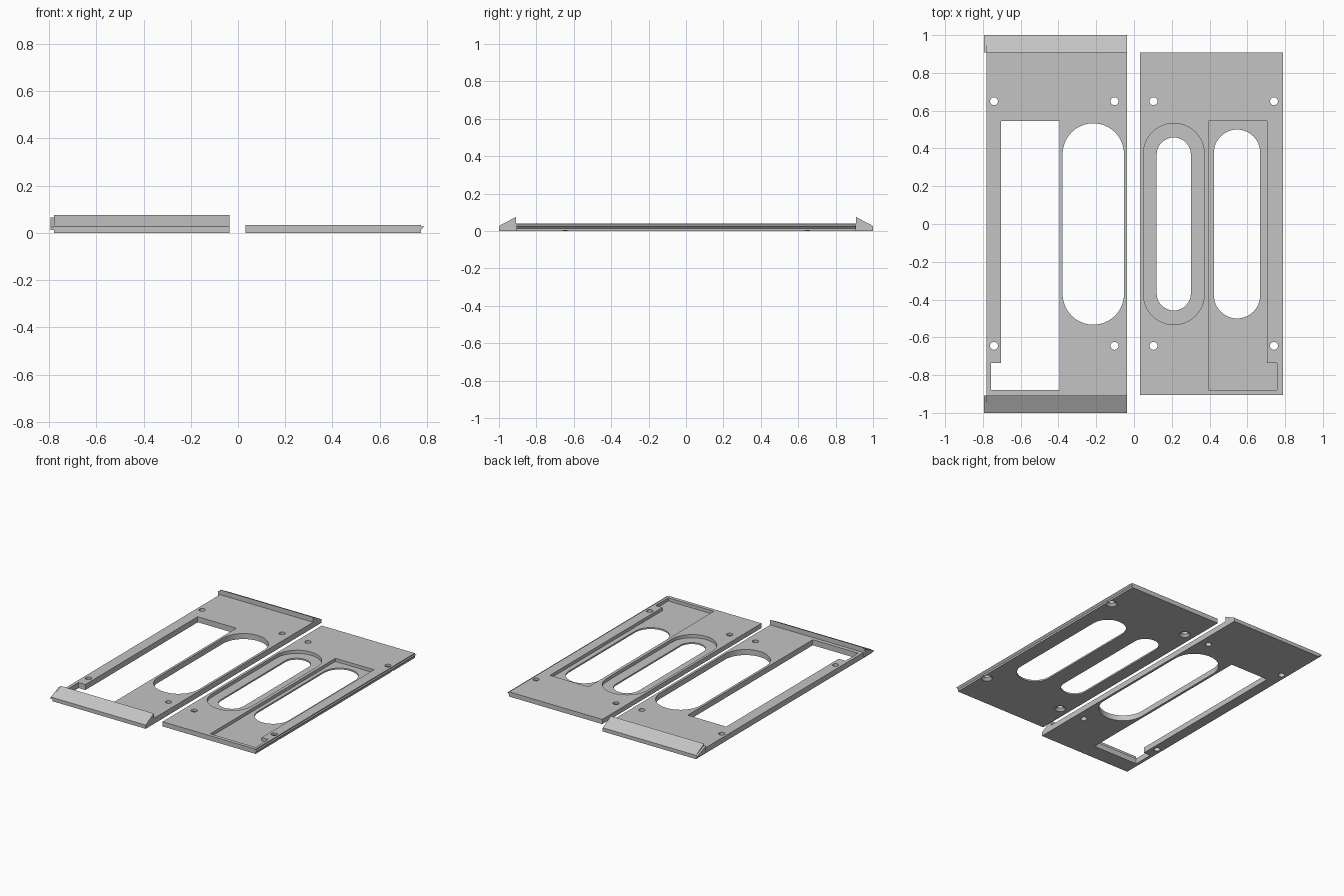
import bpy, bmesh, math
from mathutils import Vector

if "Cube" in bpy.data.objects:
    bpy.data.objects.remove(bpy.data.objects["Cube"])

grey = bpy.data.materials.new("plain_grey")
grey.diffuse_color = (0.55, 0.55, 0.55, 1)
grey.use_nodes = True
grey.node_tree.nodes["Principled BSDF"].inputs["Base Color"].default_value = grey.diffuse_color


def prism(name, start, end):
    """Solid between two matching outlines of 3D points."""
    bm = bmesh.new()
    a = [bm.verts.new(p) for p in start]
    b = [bm.verts.new(p) for p in end]
    bm.faces.new(a)
    bm.faces.new(b[::-1])
    for i in range(len(a)):
        j = (i + 1) % len(a)
        bm.faces.new((a[i], b[i], b[j], a[j]))
    bmesh.ops.recalc_face_normals(bm, faces=bm.faces)
    me = bpy.data.meshes.new(name)
    bm.to_mesh(me)
    bm.free()
    me.materials.append(grey)
    ob = bpy.data.objects.new(name, me)
    bpy.context.collection.objects.link(ob)
    return ob


def along_x(name, profile, x0, x1):
    return prism(name, [(x0, y, z) for y, z in profile], [(x1, y, z) for y, z in profile])


def upright(outline, z0, z1):
    return prism("cutter", [(x, y, z0) for x, y in outline], [(x, y, z1) for x, y in outline])


def slot(x0, x1, half, n=24):
    """Outline of a round-ended slot centred on y = 0."""
    r, cx = (x1 - x0) / 2, (x0 + x1) / 2
    pts = []
    for s, base in ((1, 0), (-1, math.pi)):
        for i in range(n + 1):
            t = base + math.pi * i / n
            pts.append((cx + r * math.cos(t), s * (half - r) + r * math.sin(t)))
    return pts


def ring(x, y, r, z, n=24):
    return [(x + r * math.cos(math.tau * i / n), y + r * math.sin(math.tau * i / n), z) for i in range(n)]


def cut(target, cutter):
    mod = target.modifiers.new("cut", 'BOOLEAN')
    mod.operation, mod.solver, mod.object = 'DIFFERENCE', 'EXACT', cutter
    cutter.hide_render = True
    bpy.context.view_layer.objects.active = target
    bpy.ops.object.modifier_apply(modifier=mod.name)
    bpy.data.objects.remove(cutter)


def window(side):
    """Stepped rectangular opening, mirrored for the two plates."""
    pts = [(0.395, 0.545), (0.703, 0.545), (0.703, -0.735),
           (0.757, -0.735), (0.757, -0.88), (0.395, -0.88)]
    return [(side * x, y) for x, y in pts]


LOW, HIGH = -0.05, 0.15
FLOOR = 0.011

# Left plate with raised wedge at each end
half = [(1, 0), (1, 0.027), (0.908, 0.076), (0.908, 0.04)]
profile = half + [(-y, z) for y, z in reversed(half)]
left = along_x("left_plate", profile, -0.78, -0.036)
cut(left, upright(slot(-0.378, -0.053, 0.533), LOW, HIGH))
cut(left, upright(window(-1), LOW, HIGH))

# Small side lips on the wedge ends
for s, label in ((1, "back"), (-1, "front")):
    lip = [(s, 0.013), (s, 0.025), (s * 0.908, 0.064), (s * 0.908, 0.013)]
    along_x(label + "_wedge_lip", lip, -0.794, -0.78)

# Right plate with a bevelled tongue on the outer edge
section = [(0.032, 0), (0.775, 0), (0.775, 0.013), (0.788, 0.027),
           (0.775, 0.027), (0.775, 0.034), (0.032, 0.034)]
right = prism("right_plate", [(x, -0.906, z) for x, z in section],
              [(x, 0.908, z) for x, z in section])
cut(right, upright(slot(0.05, 0.372, 0.533), FLOOR, HIGH))
cut(right, upright(slot(0.12, 0.301, 0.458), LOW, HIGH))
cut(right, upright(window(1), FLOOR, HIGH))
cut(right, upright(slot(0.423, 0.668, 0.5), LOW, HIGH))

# Screw holes, countersunk from below on the right plate
for y in (0.65, -0.645):
    for x in (0.103, 0.741):
        for plate, px in ((left, -x), (right, x)):
            cut(plate, prism("cutter", ring(px, y, 0.021, LOW), ring(px, y, 0.021, HIGH)))
        cut(right, prism("cutter", ring(x, y, 0.042, -0.004), ring(x, y, 0.021, 0.017)))

# Smooth slot walls, sharp edges elsewhere
for ob in (left, right):
    bpy.ops.object.select_all(action='DESELECT')
    ob.select_set(True)
    bpy.context.view_layer.objects.active = ob
    bpy.ops.object.shade_smooth_by_angle(angle=math.radians(30))
